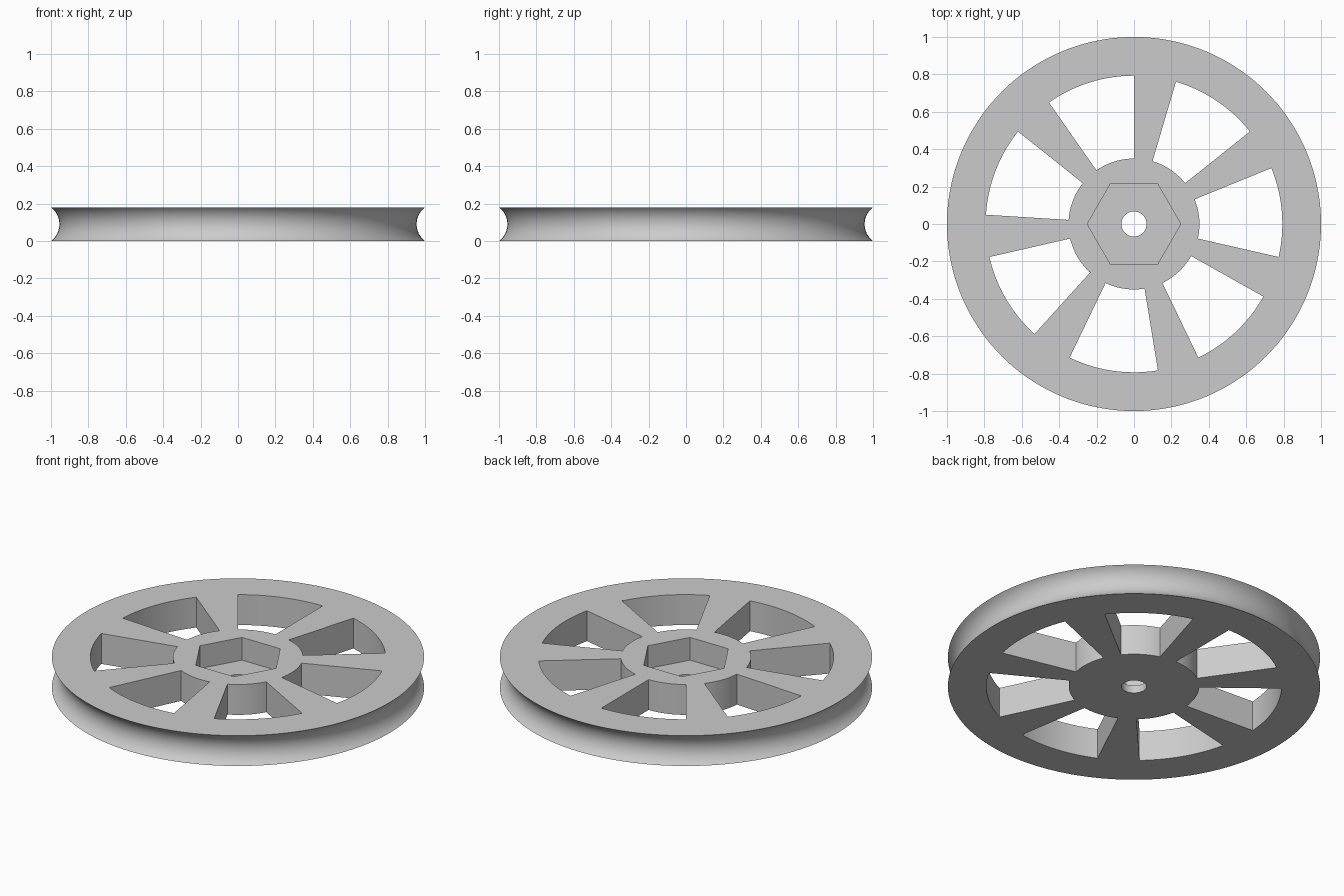
import bpy, bmesh, math
from mathutils import Vector

cube = bpy.data.objects.get("Cube")
if cube:
    bpy.data.objects.remove(cube, do_unlink=True)

HEIGHT, BORE, GROOVE_R, GROOVE_DEPTH = 0.18, 0.067, 0.1125, 0.045
SPOKES, WINDOW_SWEEP = 7, 35
WINDOW_IN, WINDOW_OUT = 0.35, 0.793
HEX_R, HEX_FLOOR = 0.25, 0.045

grey = bpy.data.materials.new("grey")
grey.use_nodes = True
colour = (0.6, 0.6, 0.6, 1)
grey.diffuse_color = colour
grey.node_tree.nodes["Principled BSDF"].inputs["Base Color"].default_value = colour


def make_object(name, bm):
    bmesh.ops.recalc_face_normals(bm, faces=bm.faces)
    mesh = bpy.data.meshes.new(name)
    bm.to_mesh(mesh)
    bm.free()
    mesh.materials.append(grey)
    obj = bpy.data.objects.new(name, mesh)
    bpy.context.collection.objects.link(obj)
    return obj


def polar(r, degrees):
    a = math.radians(degrees)
    return r * math.cos(a), r * math.sin(a)


def prism(bm, outline, z0, z1):
    """Extrude a flat outline into a closed prism."""
    face = bm.faces.new([bm.verts.new((x, y, z0)) for x, y in outline])
    top = bmesh.ops.extrude_face_region(bm, geom=[face])
    verts = [v for v in top["geom"] if isinstance(v, bmesh.types.BMVert)]
    bmesh.ops.translate(bm, verts=verts, vec=(0, 0, z1 - z0))


def lathe(profile, segments):
    """Revolve a closed (radius, z) profile around z."""
    bm = bmesh.new()
    rings = []
    for i in range(segments):
        x, y = polar(1, 360 * i / segments)
        rings.append([bm.verts.new((r * x, r * y, z)) for r, z in profile])
    n = len(profile)
    for i, ring in enumerate(rings):
        nxt = rings[(i + 1) % segments]
        for j in range(n):
            k = (j + 1) % n
            bm.faces.new((ring[j], nxt[j], nxt[k], ring[k]))
    return bm


# Grooved disc with a central bore
half = math.asin(HEIGHT / 2 / GROOVE_R)
centre = 1 - GROOVE_DEPTH + GROOVE_R
profile = [(BORE, 0)]
for i in range(17):
    a = half * (i / 8 - 1)
    profile.append((centre - GROOVE_R * math.cos(a), HEIGHT / 2 + GROOVE_R * math.sin(a)))
profile.append((BORE, HEIGHT))
wheel = make_object("pulley_wheel", lathe(profile, 144))

# Cutters: windows between the spokes and the hexagonal hub pocket
bm = bmesh.new()
steps = 14
for k in range(SPOKES):
    start = 90 + k * 360 / SPOKES
    angles = [start + WINDOW_SWEEP * i / steps for i in range(steps + 1)]
    outline = [polar(WINDOW_OUT, a) for a in angles]
    outline += [polar(WINDOW_IN, a) for a in reversed(angles)]
    prism(bm, outline, -0.1, HEIGHT + 0.1)
prism(bm, [polar(HEX_R, 60 * i) for i in range(6)], HEX_FLOOR, HEIGHT + 0.1)
cutter = make_object("window_cutter", bm)
cutter.hide_render = True

cut = wheel.modifiers.new("windows", "BOOLEAN")
cut.operation = "DIFFERENCE"
cut.solver = "EXACT"
cut.object = cutter
bpy.ops.object.select_all(action="DESELECT")
wheel.select_set(True)
bpy.context.view_layer.objects.active = wheel
bpy.ops.object.modifier_apply(modifier=cut.name)
bpy.data.objects.remove(cutter, do_unlink=True)

bpy.ops.object.shade_smooth_by_angle(angle=math.radians(30))
